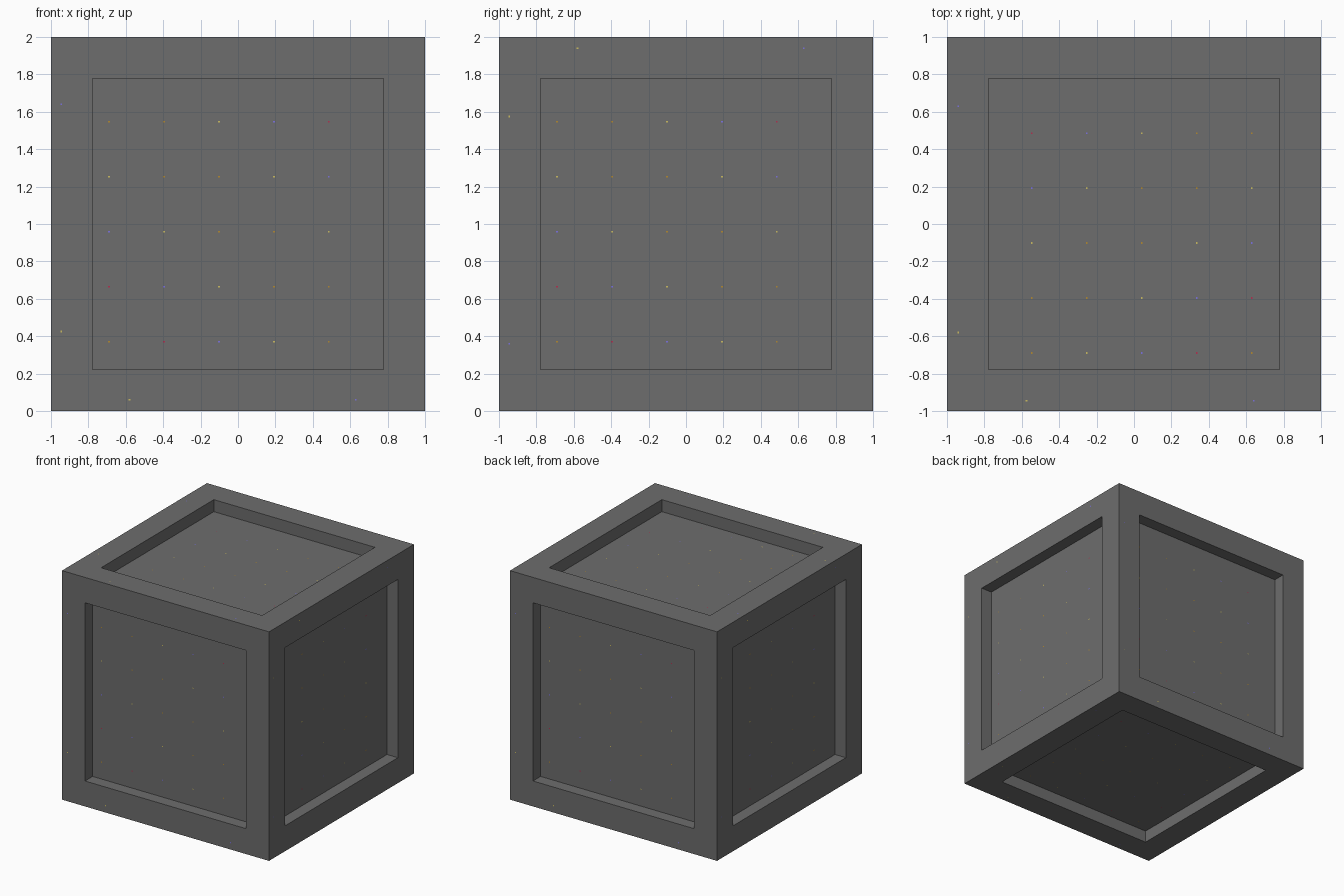
import bpy, bmesh
from mathutils import Vector, Matrix

if "Cube" in bpy.data.objects:
    bpy.data.objects.remove(bpy.data.objects["Cube"])

DEPTH = 0.105   # recess depth of every panel
HALF = 0.778    # half width of every recess
DOT = 0.009     # size of the tiny specks


def material(name, rgb):
    m = bpy.data.materials.new(name)
    m.diffuse_color = (*rgb, 1)
    m.use_nodes = True
    m.node_tree.nodes["Principled BSDF"].inputs["Base Color"].default_value = m.diffuse_color
    return m


grey = material("grey", (0.153, 0.153, 0.153))
specks = {"O": material("orange", (0.45, 0.25, 0.03)),
          "Y": material("yellow", (0.6, 0.5, 0.12)),
          "P": material("purple", (0.2, 0.17, 0.75)),
          "R": material("red", (0.45, 0.03, 0.08))}


def finish(name, bm, mats):
    me = bpy.data.meshes.new(name)
    bm.to_mesh(me)
    bm.free()
    for m in mats:
        me.materials.append(m)
    ob = bpy.data.objects.new(name, me)
    bpy.context.collection.objects.link(ob)


# crate body: cube with a square recess in each side
bm = bmesh.new()
bmesh.ops.create_cube(bm, size=2, matrix=Matrix.Translation((0, 0, 1)))
sides = list(bm.faces)
bmesh.ops.inset_individual(bm, faces=sides, thickness=0.2)
for f in sides:
    c = f.calc_center_median()
    for v in f.verts:      # set the exact opening size
        d = v.co - c
        v.co = c + d * (HALF / max(abs(k) for k in d))
for f in bmesh.ops.extrude_discrete_faces(bm, faces=sides)["faces"]:
    bmesh.ops.translate(bm, verts=f.verts, vec=-f.normal * DEPTH)
bmesh.ops.recalc_face_normals(bm, faces=bm.faces)
finish("crate_body", bm, [grey])

# tiny coloured specks: diagonal pattern on the panels, four on each frame
DIAGONAL = "ORPYOOYPR"
KEYS = "OYPR"
FRAME = [(-0.945, 0.64, "P"), (-0.945, -0.575, "Y"), (-0.58, -0.94, "Y"), (0.63, -0.94, "P")]


def add_specks(name, normal, h_axis, v_axis, flip):
    n, h, v = Vector(normal), Vector(h_axis), Vector(v_axis)
    bm = bmesh.new()

    def speck(a, b, out, key):
        c = Vector((0, 0, 1)) + h * a + v * b + n * out
        r = DOT / 2
        ring = [bm.verts.new(c + h * i * r + v * j * r + n * 0.001)
                for i, j in ((-1, -1), (1, -1), (1, 1), (-1, 1))]
        face = bm.faces.new(ring)
        face.normal_update()
        if face.normal.dot(n) < 0:
            face.normal_flip()
        face.material_index = KEYS.index(key)

    for row in range(5):
        for col in range(5):
            speck(-0.69 + 0.294 * col, 0.546 - 0.294 * row, 1 - DEPTH,
                  DIAGONAL[col - row + 4])
    for a, b, key in FRAME:
        speck(a, b * flip, 1, key)
    finish(name, bm, [specks[k] for k in KEYS])


X, Y, Z = (1, 0, 0), (0, 1, 0), (0, 0, 1)
NX, NY, NZ = (-1, 0, 0), (0, -1, 0), (0, 0, -1)
add_specks("front_specks", NY, X, Z, 1)
add_specks("back_specks", Y, NX, Z, 1)
add_specks("right_specks", X, Y, Z, -1)
add_specks("left_specks", NX, NY, Z, -1)
add_specks("top_specks", Z, Y, NX, -1)
add_specks("bottom_specks", NZ, Y, X, -1)
